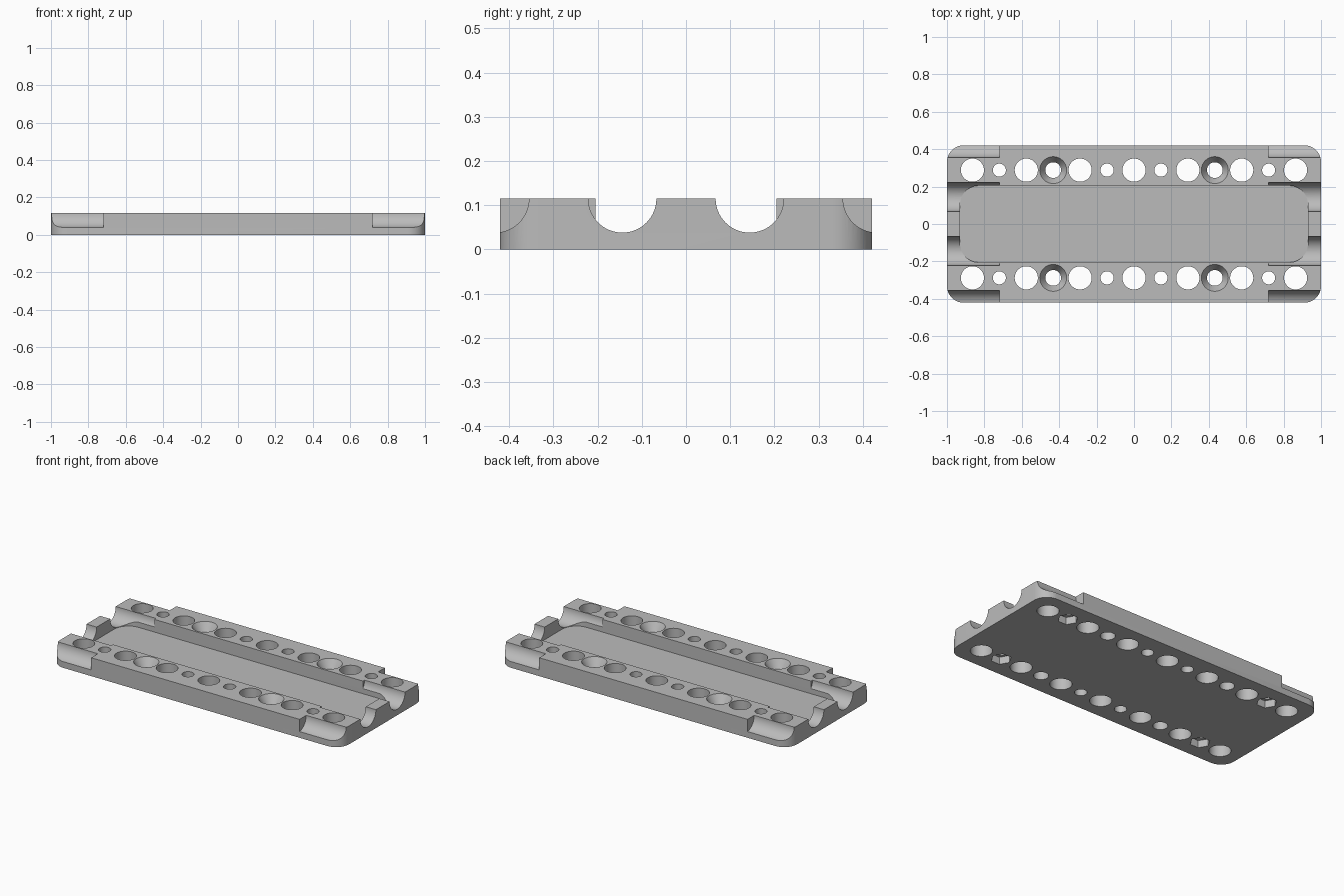
import bpy, bmesh, math
from mathutils import Matrix

H = 0.115            # plate thickness
W = 0.421            # half width
PITCH = 0.144        # hole spacing
ROW = 2 * PITCH      # distance of each hole row from the centre line
FLOOR = 0.036        # floor height of the pocket

if "Cube" in bpy.data.objects:
    bpy.data.objects.remove(bpy.data.objects["Cube"], do_unlink=True)

grey = bpy.data.materials.new("light grey")
grey.use_nodes = True
colour = (0.5, 0.5, 0.5, 1)
grey.diffuse_color = colour
grey.node_tree.nodes["Principled BSDF"].inputs["Base Color"].default_value = colour


def make_object(name, bm):
    bmesh.ops.recalc_face_normals(bm, faces=bm.faces)
    mesh = bpy.data.meshes.new(name)
    bm.to_mesh(mesh)
    bm.free()
    obj = bpy.data.objects.new(name, mesh)
    bpy.context.collection.objects.link(obj)
    mesh.materials.append(grey)
    return obj


def rounded_slab(name, hx, hy, radius, z0, z1, steps=12):
    """Upright slab with rounded vertical corners."""
    bm = bmesh.new()
    ring = []
    for quarter, (sx, sy) in enumerate([(1, 1), (-1, 1), (-1, -1), (1, -1)]):
        for i in range(steps + 1):
            a = (quarter + i / steps) * math.pi / 2
            ring.append(bm.verts.new((sx * (hx - radius) + radius * math.cos(a),
                                      sy * (hy - radius) + radius * math.sin(a), z0)))
    face = bm.faces.new(ring)
    top = bmesh.ops.extrude_face_region(bm, geom=[face])["geom"]
    for v in top:
        if isinstance(v, bmesh.types.BMVert):
            v.co.z = z1
    return make_object(name, bm)


def add_cone(bm, x, y, z0, z1, r0, r1, segments=40):
    bmesh.ops.create_cone(bm, cap_ends=True, segments=segments, radius1=r0, radius2=r1,
                          depth=z1 - z0, matrix=Matrix.Translation((x, y, (z0 + z1) / 2)))


def cut(target, cutter):
    """Subtract the cutter from the target and discard it."""
    mod = target.modifiers.new("cut", 'BOOLEAN')
    mod.operation = 'DIFFERENCE'
    mod.solver = 'EXACT'
    mod.object = cutter
    cutter.hide_render = True
    bpy.context.view_layer.objects.active = target
    bpy.ops.object.modifier_apply(modifier=mod.name)
    bpy.data.objects.remove(cutter, do_unlink=True)


# Plate body with its long shallow pocket
plate = rounded_slab("base_plate", 1.0, W, 0.09, 0, H)
cut(plate, rounded_slab("pocket_cutter", 0.93, 0.205, 0.1, FLOOR, H + 0.1))

# Half-round grooves at both ends: two inner, two along the outer edges
bm = bmesh.new()
for end in (-1, 1):
    for k in (-3, -1, 1, 3):
        place = Matrix.Translation((end * 0.92, k * PITCH, H)) @ Matrix.Rotation(math.pi / 2, 4, 'Y')
        bmesh.ops.create_cone(bm, cap_ends=True, segments=64, radius1=0.077,
                              radius2=0.077, depth=0.4, matrix=place)
cut(plate, make_object("groove_cutter", bm))

# Two rows of through holes: large, small and screw holes
holes, sinks, nuts = bmesh.new(), bmesh.new(), bmesh.new()
for side in (-1, 1):
    y = side * ROW
    for i in range(-6, 7):
        x = i * PITCH
        if i % 2 == 0:
            radius = 0.062
        elif abs(i) == 3:
            radius = 0.042
            # Countersink flaring out to the top face
            add_cone(sinks, x, y, H - 0.05, H + 0.01, 0.042, 0.078)
        else:
            radius = 0.035
            if abs(i) == 5:
                # Six-sided nut recess in the underside
                bmesh.ops.create_cone(
                    nuts, cap_ends=True, segments=6, radius1=0.058, radius2=0.058, depth=0.1,
                    matrix=Matrix.Translation((x, y, -0.005)) @ Matrix.Rotation(math.pi / 2, 4, 'Z'))
        add_cone(holes, x, y, -0.1, H + 0.1, radius, radius)
cut(plate, make_object("hole_cutter", holes))
cut(plate, make_object("countersink_cutter", sinks))
cut(plate, make_object("nut_cutter", nuts))

# Smooth curved walls, crisp edges
bpy.ops.object.select_all(action='DESELECT')
plate.select_set(True)
bpy.context.view_layer.objects.active = plate
bpy.ops.object.shade_smooth_by_angle(angle=math.radians(25))
